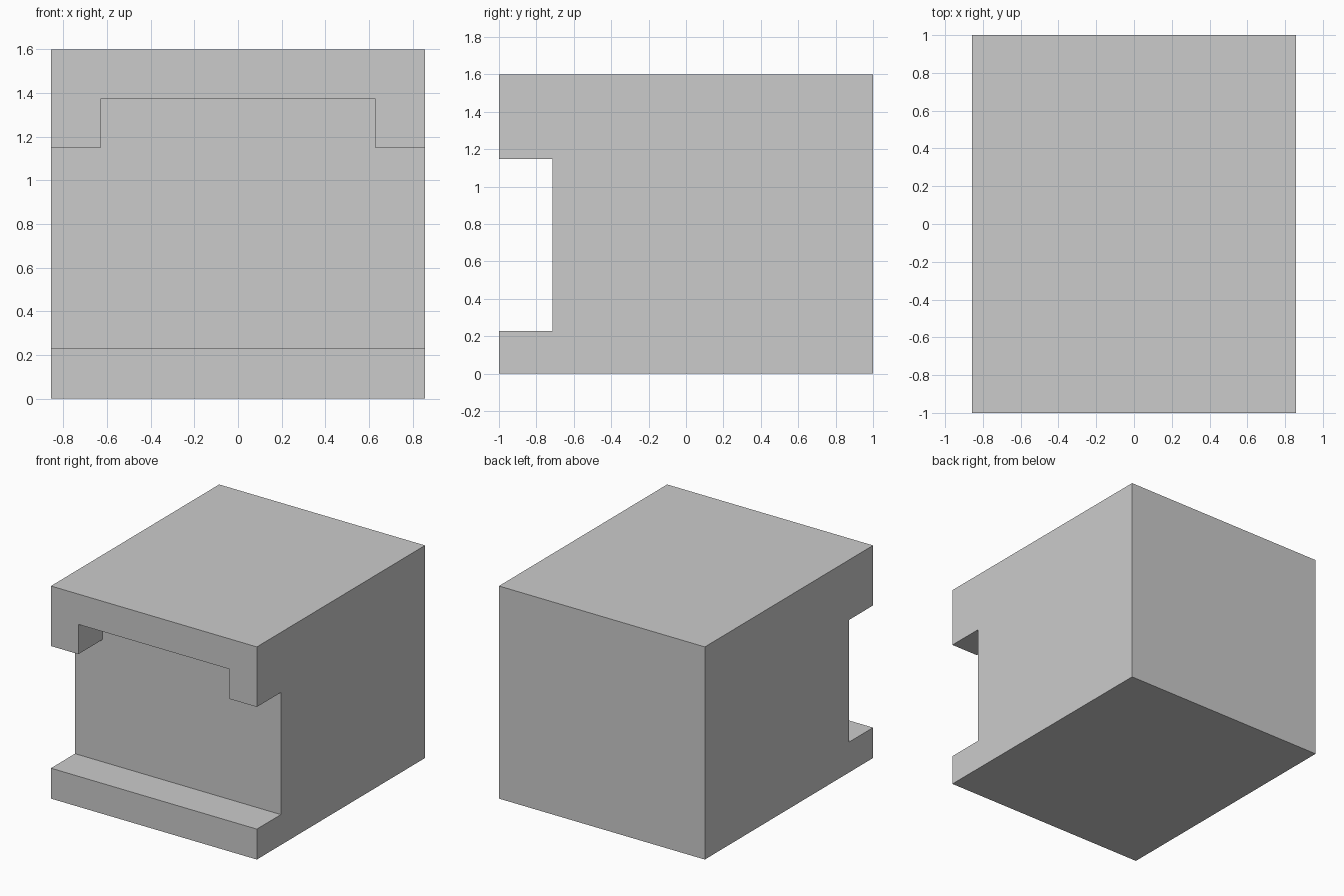
import bpy, bmesh

if "Cube" in bpy.data.objects:
    bpy.data.objects.remove(bpy.data.objects["Cube"])

HALF_W, HALF_D, HEIGHT = 0.857, 1.0, 1.6
RECESS_Y = -0.714            # back wall of the front recess
LEDGE_Z, CHEEK_Z, LINTEL_Z = 0.229, 1.148, 1.372
OPENING = 0.629              # half width of the taller middle opening


def prism(name, profile, y0, y1):
    """Extrude a front-view (x, z) profile from y0 to y1."""
    bm = bmesh.new()
    face = bm.faces.new([bm.verts.new((x, y0, z)) for x, z in profile])
    ext = bmesh.ops.extrude_face_region(bm, geom=[face])["geom"]
    verts = [v for v in ext if isinstance(v, bmesh.types.BMVert)]
    bmesh.ops.translate(bm, verts=verts, vec=(0, y1 - y0, 0))
    bmesh.ops.recalc_face_normals(bm, faces=bm.faces)
    mesh = bpy.data.meshes.new(name)
    bm.to_mesh(mesh)
    bm.free()
    obj = bpy.data.objects.new(name, mesh)
    bpy.context.collection.objects.link(obj)
    return obj


# Solid body block
body = prism("body", [(-HALF_W, 0), (HALF_W, 0), (HALF_W, HEIGHT), (-HALF_W, HEIGHT)],
             -HALF_D, HALF_D)

# Stepped front recess, open at both sides, with a taller middle section
side = HALF_W + 0.2
right = [(side, LEDGE_Z), (side, CHEEK_Z), (OPENING, CHEEK_Z), (OPENING, LINTEL_Z)]
cutter = prism("recess_cutter", right + [(-x, z) for x, z in reversed(right)],
               -HALF_D - 0.2, RECESS_Y)
cutter.hide_render = True
cutter.display_type = 'WIRE'

cut = body.modifiers.new("front_recess", 'BOOLEAN')
cut.operation = 'DIFFERENCE'
cut.solver = 'EXACT'
cut.object = cutter
